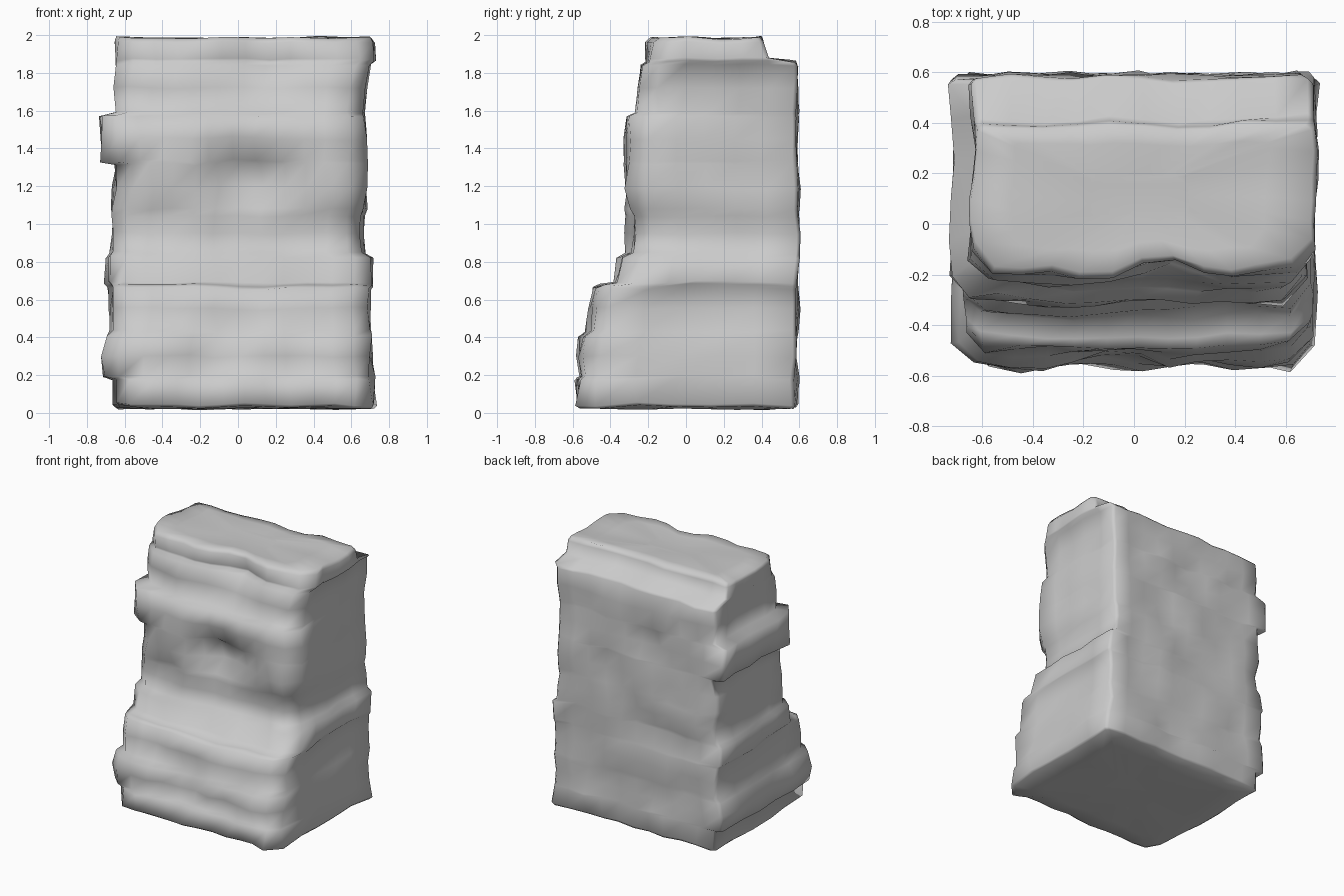
import bpy, bmesh
from math import exp
from mathutils import Vector, noise

# Strata profile: height, front y, left x, right x, back y
ROWS = [
    (0.03, -0.56, -0.63, 0.70, 0.57), (0.045, -0.585, -0.65, 0.715, 0.58),
    (0.18, -0.585, -0.65, 0.715, 0.58), (0.195, -0.56, -0.71, 0.715, 0.58),
    (0.30, -0.56, -0.71, 0.71, 0.58), (0.40, -0.55, -0.69, 0.71, 0.58),
    (0.43, -0.515, -0.67, 0.70, 0.58), (0.55, -0.51, -0.67, 0.69, 0.585),
    (0.66, -0.49, -0.67, 0.69, 0.585), (0.675, -0.45, -0.68, 0.70, 0.585),
    (0.69, -0.37, -0.69, 0.70, 0.585), (0.82, -0.35, -0.69, 0.70, 0.585),
    (0.845, -0.30, -0.67, 0.66, 0.585), (0.95, -0.295, -0.66, 0.66, 0.585),
    (1.04, -0.295, -0.66, 0.66, 0.585), (1.08, -0.305, -0.66, 0.67, 0.585),
    (1.19, -0.31, -0.65, 0.67, 0.585), (1.32, -0.315, -0.65, 0.67, 0.585),
    (1.335, -0.315, -0.72, 0.67, 0.585), (1.45, -0.31, -0.725, 0.67, 0.58),
    (1.57, -0.305, -0.725, 0.67, 0.58), (1.59, -0.25, -0.65, 0.67, 0.58),
    (1.72, -0.24, -0.65, 0.68, 0.58), (1.84, -0.235, -0.64, 0.69, 0.58),
    (1.86, -0.20, -0.64, 0.715, 0.57), (1.875, -0.20, -0.64, 0.715, 0.42),
    (1.96, -0.195, -0.64, 0.715, 0.405), (1.985, -0.17, -0.63, 0.70, 0.39),
]
# Hollows in the front face: x, z, half width, half height, depth
DENTS = [(0.08, 1.22, 0.22, 0.13, 0.11), (0.38, 1.0, 0.2, 0.08, 0.03),
         (-0.03, 0.36, 0.11, 0.09, 0.06), (0.12, 1.88, 0.2, 0.2, 0.07),
         (0.22, 0.05, 0.09, 0.20, 0.05), (-0.36, 0.1, 0.06, 0.10, 0.03)]
NF, NS = 11, 6


def lerp(a, b, t):
    return a + (b - a) * t


def rough(p, amount):
    """Shift a point by chunky coherent noise."""
    n = noise.noise_vector(Vector((p[0] * 4.5, p[1] * 4.5, p[2] * 4.5 + 7)))
    return Vector((p[0] + n.x * amount, p[1] + n.y * amount, p[2] + n.z * amount * 0.5))


def ring(z, f, l, r, b):
    pts = []
    # front, with chamfered corners, hollows and broken-up ledges
    for i in range(NF):
        x = lerp(l + 0.08, r - 0.08, i / (NF - 1))
        y = f + sum(d * exp(-((x - cx) / w) ** 2 - ((z - cz) / h) ** 2)
                    for cx, cz, w, h, d in DENTS)
        y += 0.035 * noise.noise(Vector((x * 5 + 3, z * 4, 2.5)))
        pts.append((x, y + (0.015 if i in (0, NF - 1) else 0), z))
    ys = [lerp(f + 0.10, b - 0.02, i / (NS - 1)) for i in range(NS)]
    pts += [(r, y, z) for y in ys]
    pts += [(lerp(r - 0.02, l + 0.02, i / (NF - 1)), b, z) for i in range(NF)]
    pts += [(l, y, z) for y in reversed(ys)]
    return pts


bm = bmesh.new()
rings = [[bm.verts.new(rough(p, 0.035)) for p in ring(*row)] for row in ROWS]


# Caps: shrunken rings closing the top and the base
def cap(row, z, scale):
    cy = (row[1] + row[4]) / 2
    return [bm.verts.new(rough((p[0] * scale, cy + (p[1] - cy) * scale, z), 0.025))
            for p in ring(*row)]


rings.insert(0, cap(ROWS[0], 0.022, 0.75))
rings.insert(0, cap(ROWS[1], 0.022, 0.3))
rings.append(cap(ROWS[-1], 1.985, 0.75))
rings.append(cap(ROWS[-1], 1.98, 0.3))

for a, b in zip(rings, rings[1:]):
    n = len(a)
    for i in range(n):
        j = (i + 1) % n
        bm.faces.new((a[i], a[j], b[j], b[i]))
bm.faces.new(list(reversed(rings[0])))
bm.faces.new(rings[-1])
bmesh.ops.recalc_face_normals(bm, faces=bm.faces)
for face in bm.faces:
    face.smooth = True

# Stepped cliff block
mesh = bpy.data.meshes.new("cliff_rock")
bm.to_mesh(mesh)
bm.free()
rock = bpy.data.objects.new("cliff_rock", mesh)
bpy.context.collection.objects.link(rock)
